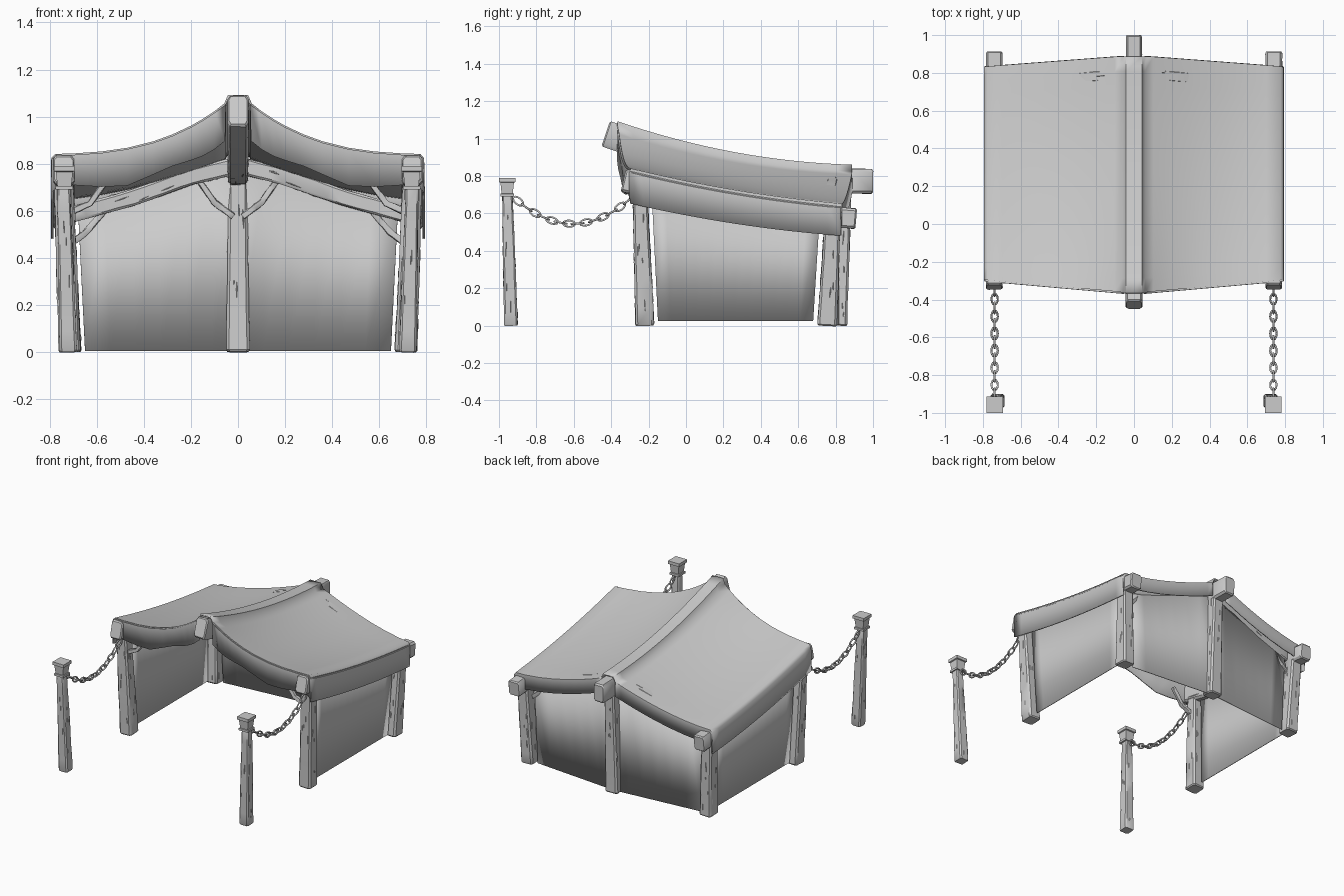
import bpy, math, random
from mathutils import Vector

random.seed(4)
if "Cube" in bpy.data.objects:
    bpy.data.objects.remove(bpy.data.objects["Cube"], do_unlink=True)

grey = bpy.data.materials.new("plain grey")
grey.use_nodes = True
COLOUR = (0.6, 0.6, 0.6, 1)
grey.diffuse_color = COLOUR
grey.node_tree.nodes["Principled BSDF"].inputs["Base Color"].default_value = COLOUR

X, Y, Z = Vector((1, 0, 0)), Vector((0, 1, 0)), Vector((0, 0, 1))


def add_mesh(name, verts, faces, angle=35):
    me = bpy.data.meshes.new(name)
    me.from_pydata([tuple(v) for v in verts], [], faces)
    me.materials.append(grey)
    me.shade_smooth()
    me.set_sharp_from_angle(angle=math.radians(angle))
    ob = bpy.data.objects.new(name, me)
    bpy.context.collection.objects.link(ob)
    return ob


def lerp(a, b, t):
    return a + (b - a) * t


def timber(name, path, side, start, end, steps=10, grain=0, rough=0.0015):
    """Bevelled square log swept along a path; start and end are half sizes."""
    path = [Vector(p) for p in path]

    def point(t):
        f = min(max(t, 0), 1) * (len(path) - 1)
        i = min(int(f), len(path) - 2)
        return path[i].lerp(path[i + 1], f - i)

    def frame(t):
        tangent = (point(t + 0.03) - point(t - 0.03)).normalized()
        v = tangent.cross(side).normalized()
        return point(t), v.cross(tangent), v, lerp(start[0], end[0], t), lerp(start[1], end[1], t)

    verts, faces = [], []
    k = 0.75
    outline = [(1, -k), (1, k), (k, 1), (-k, 1), (-1, k), (-1, -k), (-k, -1), (k, -1)]
    # end rings are pulled in a little to round the cut ends
    length = sum((b - a).length for a, b in zip(path, path[1:]))
    lip = 0.008 / length
    ts = [0, lip] + [i / steps for i in range(1, steps)] + [1 - lip, 1]
    for t in ts:
        c, u, v, w, h = frame(t)
        pull = 0.88 if t in (0, 1) else 1
        for a, b in outline:
            j = 1 + random.uniform(-rough, rough) / w
            verts.append(c + u * a * w * pull * j + v * b * h * pull * j)
    for r in range(len(ts) - 1):
        for i in range(8):
            n = (i + 1) % 8
            faces.append((r * 8 + i, r * 8 + n, r * 8 + 8 + n, r * 8 + 8 + i))
    faces.append(tuple(reversed(range(8))))
    faces.append(tuple(range(len(verts) - 8, len(verts))))
    # raised grain slivers
    for g in range(grain):
        t0 = random.uniform(0.03, 0.8)
        t1 = t0 + random.uniform(0.06, 0.16)
        across, face, tilt = random.uniform(-0.6, 0.6), g % 4, random.uniform(-0.1, 0.1)
        base = len(verts)
        tm = (t0 + t1) / 2
        for t, off, lift in ((t0, -tilt, -1), (tm, 0.08, -1), (t1, tilt, -1), (tm, -0.08, -1), (tm, 0, 3)):
            c, u, v, w, h = frame(t)
            d, e, a, b = (u, v, w, h) if face < 2 else (v, u, h, w)
            s = 1 if face % 2 else -1
            verts.append(c + d * s * (a + lift * 0.001) + e * b * (across + off))
        faces += [(base + i, base + (i + 1) % 4, base + 4) for i in range(4)]
    return add_mesh(name, verts, faces)


def side_z(y):
    return 0.77 - 0.205 * y + 0.07 * y * y


def ridge_z(y):
    return 0.98 - 0.25 * y + 0.125 * y * y


def roof_z(x, y):
    ax = abs(x)
    if ax < 0.045:
        return ridge_z(y)
    s = min((ax - 0.055) / 0.735, 1)
    power = lerp(2.8, 1.6, min(max((y + 0.37) / 1.2, 0), 1))
    z = side_z(y) + (ridge_z(y) - 0.035 - side_z(y)) * (1 - s) ** power
    return z - (0.015 if ax > 0.78 else 0)


# canopy cloth with hanging edges on all four sides
half = [0.04, 0.055, 0.1, 0.15, 0.2, 0.28, 0.36, 0.47, 0.58, 0.7, 0.775, 0.79]
xs = [-x for x in reversed(half)] + half
rows = 16
cols = len(xs)
verts, faces = [], []


def roof_point(x, t):
    a = abs(x) / 0.79
    y = lerp(-0.37 + 0.07 * a, 0.89 - 0.06 * a, t)
    return Vector((x, y, roof_z(x, y)))


for r in range(rows + 1):
    verts += [roof_point(x, r / rows) for x in xs]
for r in range(rows):
    for c in range(cols - 1):
        i = r * cols + c
        faces.append((i, i + 1, i + cols + 1, i + cols))


def hang(edge, drop):
    base = len(verts)
    for k, i in enumerate(edge):
        verts.append(verts[i] - Z * drop(verts[i]))
        if k:
            faces.append((edge[k - 1], i, base + k, base + k - 1))


middle = cols // 2
for left in (True, False):
    span = list(range(0, middle)) if left else list(range(middle, cols))
    span = span[:-1] if left else span[1:]
    hang(span, lambda p: 0.145 + 0.014 * math.sin(abs(p.x) * 16))
    hang([rows * cols + c for c in span], lambda p: 0.1)
    hang([r * cols + (0 if left else cols - 1) for r in range(rows + 1)],
         lambda p: 0.165 - 0.015 * p.y)
canopy = add_mesh("canopy_cloth", verts, faces, 50)
thick = canopy.modifiers.new("thickness", "SOLIDIFY")
thick.thickness, thick.offset = 0.01, 0


# cloth walls
def wall(name, bottom, top, n=12):
    pts = [bottom(i / n) for i in range(n + 1)] + [top(i / n) for i in range(n + 1)]
    ob = add_mesh(name, pts, [(i, i + 1, n + 2 + i, n + 1 + i) for i in range(n)])
    m = ob.modifiers.new("thickness", "SOLIDIFY")
    m.thickness, m.offset = 0.006, 0


def back_y(x):
    return 0.82 - 0.09 * abs(x)


def back_top(t):
    x = lerp(-0.68, 0.68, t)
    return Vector((x, back_y(x), roof_z(x, 0.82) - 0.05))


def back_bottom(t):
    x = lerp(-0.65, 0.65, t)
    return Vector((x, back_y(x), 0.003))


wall("back_wall", back_bottom, back_top)

# ridge beam and the post that carries its back end
ridge_ys = [lerp(-0.43, 1.0, i / 8) for i in range(9)]
timber("ridge_beam", [(0, y, ridge_z(y) - 0.085) for y in ridge_ys], X, (0.045, 0.07), (0.042, 0.066), 14, 10)
timber("back_centre_post", [(0, 0.815, 0), (0, 0.85, 0.78)], X, (0.05, 0.046), (0.038, 0.036), 8, 18)

for s, word in ((-1, "right"), (1, "left")):
    # side wall, eave beam and corner posts
    def side_bottom(t):
        return Vector((s * 0.72, lerp(-0.15, 0.68, t), 0.025))

    def side_top(t):
        y = lerp(-0.185, 0.715, t)
        return Vector((s * 0.74, y, side_z(y) - 0.07))

    wall(word + "_wall", side_bottom, side_top)
    beam_ys = [lerp(-0.335, 0.91, i / 8) for i in range(9)]
    timber(word + "_eave_beam", [(s * 0.74, y, side_z(y) - 0.07) for y in beam_ys],
           X, (0.044, 0.062), (0.044, 0.054), 12, 10)
    timber(word + "_front_post", [(s * 0.715, -0.22, 0), (s * 0.742, -0.247, 0.76)],
           X, (0.047, 0.05), (0.04, 0.038), 8, 20)
    timber(word + "_back_post", [(s * 0.712, 0.755, 0), (s * 0.738, 0.785, 0.59)],
           X, (0.047, 0.052), (0.04, 0.042), 8, 16)

    # curved rafter and its braces
    timber(word + "_rafter",
           [(s * x, back_y(x) - 0.02, z) for x, z in ((0, 0.795), (0.2, 0.745), (0.45, 0.655), (0.72, 0.58))],
           Y, (0.03, 0.036), (0.03, 0.033), 12, 10)
    for name, y, pts in (
            ("_corner_brace", 0.755, ((0.71, 0.46), (0.645, 0.51), (0.56, 0.61))),
            ("_ridge_brace", 0.79, ((0.02, 0.575), (0.1, 0.635), (0.17, 0.735))),
            ("_front_brace", -0.25, ((0.72, 0.59), (0.63, 0.63), (0.55, 0.74)))):
        timber(word + name, [(s * x, y, z) for x, z in pts], Y, (0.014, 0.014), (0.012, 0.012), 8)

    # chain post with a flared cap
    timber(word + "_chain_post", [(s * 0.722, -0.936, 0), (s * 0.74, -0.955, 0.7)],
           X, (0.037, 0.037), (0.027, 0.027), 8, 14)
    cap = [(0.69, 0.037), (0.705, 0.037), (0.706, 0.03), (0.765, 0.036), (0.768, 0.044), (0.79, 0.044)]
    pts = [(s * 0.738 + a * w, -0.956 + b * w, z) for z, w in cap
           for a, b in ((-1, -1), (1, -1), (1, 1), (-1, 1))]
    quads = [(r * 4 + i, r * 4 + (i + 1) % 4, r * 4 + 4 + (i + 1) % 4, r * 4 + 4 + i)
             for r in range(len(cap) - 1) for i in range(4)]
    add_mesh(word + "_post_cap", pts, quads + [(3, 2, 1, 0), tuple(range(len(pts) - 4, len(pts)))], 10)

    # hanging chain of alternating oval links
    curve = bpy.data.curves.new(word + "_chain", "CURVE")
    curve.dimensions = "3D"
    curve.bevel_depth, curve.bevel_resolution = 0.0055, 1
    curve.materials.append(grey)

    def sag(t):
        return Vector((s * 0.738, lerp(-0.92, -0.285, t), lerp(0.685, 0.69, t) - 0.57 * t * (1 - t)))

    links = 14
    for k in range(links):
        t = (k + 0.5) / links
        along = (sag(t + 0.02) - sag(t - 0.02)).normalized()
        across = X if k % 2 else along.cross(X)
        spline = curve.splines.new("POLY")
        spline.points.add(11)
        spline.use_cyclic_u = True
        for i, p in enumerate(spline.points):
            a = math.tau * i / 12
            p.co = (*(sag(t) + along * 0.033 * math.cos(a) + across * 0.017 * math.sin(a)), 1)
    bpy.context.collection.objects.link(bpy.data.objects.new(word + "_chain", curve))
